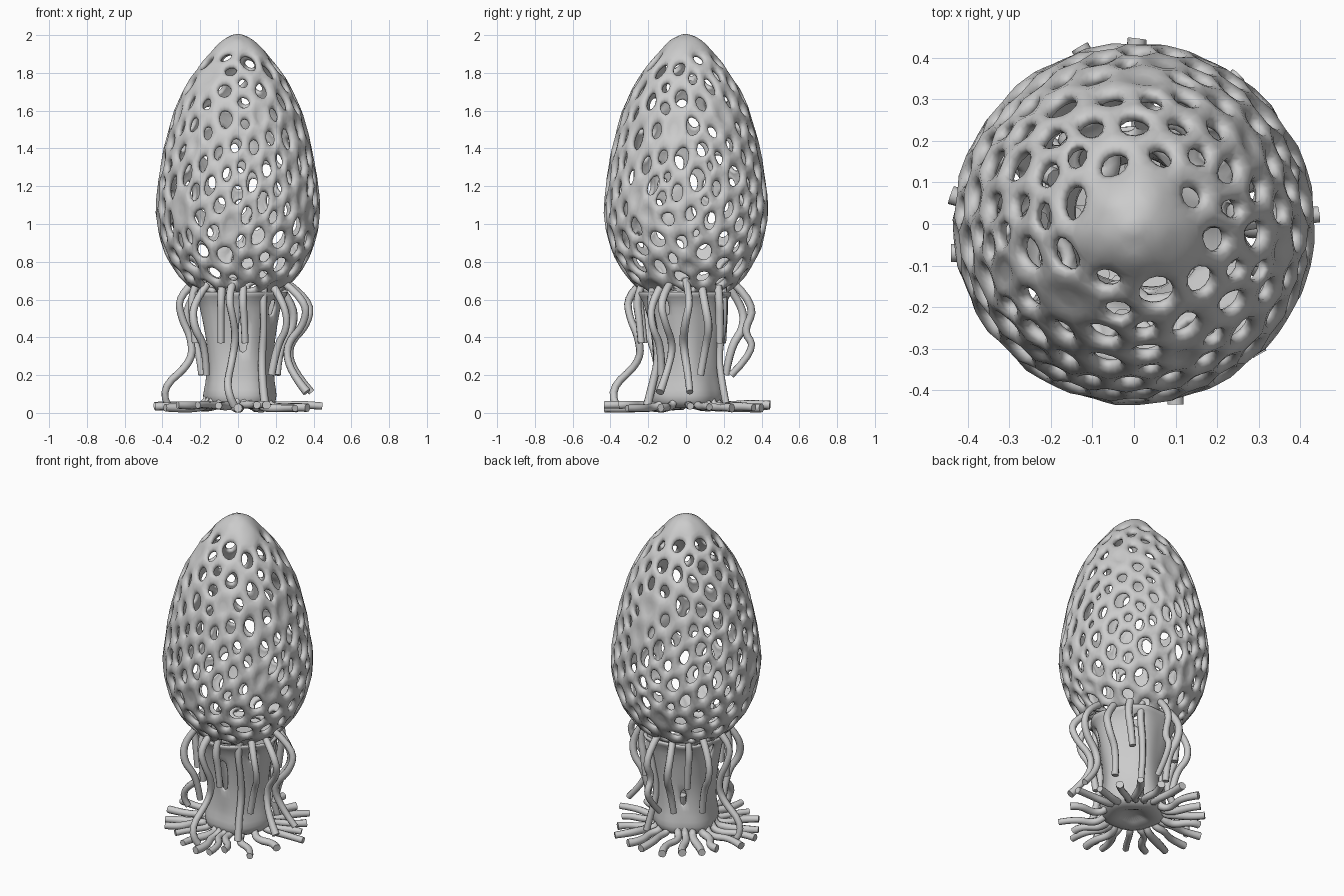
import bpy, bmesh, math, random
from mathutils import Vector

if "Cube" in bpy.data.objects:
    bpy.data.objects.remove(bpy.data.objects["Cube"])

random.seed(11)

# cap silhouette: (radius, height)
CAP = [(0, 2.010), (.05, 1.998), (.095, 1.965), (.165, 1.9), (.245, 1.8), (.302, 1.7), (.346, 1.6),
       (.402, 1.4), (.434, 1.2), (.446, 1.08), (.435, .98), (.405, .86), (.36, .77),
       (.30, .69), (.235, .63), (.16, .60), (0, .59)]
MID = Vector((0, 0, 1.15))
SQUASH = Vector((.44, .44, .7))


def cap_radius(z):
    for (r0, z0), (r1, z1) in zip(CAP, CAP[1:]):
        if z1 <= z <= z0:
            return r0 + (r1 - r0) * (z0 - z) / (z0 - z1)
    return -1


def onto_cap(p):
    d = (p - MID).normalized()
    lo, hi = 0, 1.5
    for _ in range(30):
        t = (lo + hi) / 2
        q = MID + d * t
        if math.hypot(q.x, q.y) < cap_radius(q.z):
            lo = t
        else:
            hi = t
    return MID + d * lo


def finish(bm, name, thickness, levels):
    bmesh.ops.recalc_face_normals(bm, faces=bm.faces)
    me = bpy.data.meshes.new(name)
    bm.to_mesh(me)
    bm.free()
    ob = bpy.data.objects.new(name, me)
    bpy.context.collection.objects.link(ob)
    s = ob.modifiers.new("thickness", 'SOLIDIFY')
    s.thickness = thickness
    s.offset = -1
    sub = ob.modifiers.new("smooth", 'SUBSURF')
    sub.levels = sub.render_levels = levels
    for p in me.polygons:
        p.use_smooth = True
    return ob


# evenly spread cell centres over the cap, linked up on a sphere
N = 235
bands = [(r0 + r1) * math.hypot(r1 - r0, z1 - z0) for (r0, z0), (r1, z1) in zip(CAP, CAP[1:])]
total = sum(bands)
hull = bmesh.new()
for i in range(N):
    a, k = total * i / N, 0
    while a > bands[k]:
        a -= bands[k]
        k += 1
    f = a / bands[k]
    r = CAP[k][0] * (1 - f) + CAP[k + 1][0] * f
    z = CAP[k][1] * (1 - f) + CAP[k + 1][1] * f
    ang = i * 2.399963
    p = Vector((r * math.cos(ang), r * math.sin(ang), z))
    if i:
        p += Vector([random.uniform(-.028, .028) for _ in range(3)])
    d = onto_cap(p) - MID
    hull.verts.new(Vector((d.x / SQUASH.x, d.y / SQUASH.y, d.z / SQUASH.z)).normalized())
bmesh.ops.convex_hull(hull, input=hull.verts)
for v in hull.verts:
    v.co = onto_cap(MID + v.co * SQUASH)
hull.faces.ensure_lookup_table()
hull.faces.index_update()

# cap: cellular net with a sunken hole in each cell
bm = bmesh.new()
corner = [bm.verts.new(onto_cap(f.calc_center_median())) for f in hull.faces]
for v in hull.verts:
    if len(v.link_faces) < 3:
        continue
    n = (v.co - MID).normalized()
    u = n.orthogonal().normalized()
    w = n.cross(u)
    fs = sorted(v.link_faces, key=lambda f: math.atan2((f.calc_center_median() - v.co).dot(w),
                                                       (f.calc_center_median() - v.co).dot(u)))
    ring = [corner[f.index] for f in fs]
    c = sum((x.co for x in ring), Vector()) / len(ring)
    if c.z < .66 and math.hypot(c.x, c.y) < .17:
        continue
    tip = c.z > 1.92
    closed = tip or random.random() < .12
    s = random.uniform(.34, .58)
    depth = 0 if tip else .022
    inner = [bm.verts.new(onto_cap(c.lerp(x.co, s * random.uniform(.85, 1.15))) - n * depth)
             for x in ring]
    for j in range(len(ring)):
        k = (j + 1) % len(ring)
        bm.faces.new((ring[j], ring[k], inner[k], inner[j]))
    if closed:
        top = bm.verts.new(onto_cap(c) - n * depth)
        for j in range(len(ring)):
            bm.faces.new((inner[j], inner[(j + 1) % len(ring)], top))
hull.free()
bmesh.ops.delete(bm, geom=[v for v in bm.verts if not v.link_faces], context='VERTS')
finish(bm, "cap", .035, 1)

# stem: hollow, slightly fluted, closed under by a dimple
STEM = [(.24, .65), (.20, .61), (.18, .52), (.163, .42), (.152, .32), (.152, .22),
        (.158, .15), (.175, .09), (.165, .05), (.10, .04), (.06, .08)]
SEG = 28
bm = bmesh.new()
rings = []
for r, z in STEM:
    row = []
    for i in range(SEG):
        a = 2 * math.pi * i / SEG
        q = r * (1 + .05 * math.sin(5 * a + z * 4) + random.uniform(-.03, .03))
        row.append(bm.verts.new((q * math.cos(a) + .008, q * math.sin(a), z)))
    rings.append(row)
for j in range(len(rings) - 1):
    for i in range(SEG):
        if (j, i) in {(1, 4), (1, 13), (3, 21), (2, 21), (1, 25), (4, 9)}:
            continue
        k = (i + 1) % SEG
        bm.faces.new((rings[j][i], rings[j][k], rings[j + 1][k], rings[j + 1][i]))
bm.faces.new(rings[-1])
finish(bm, "stem", .025, 1)


def tubes(name, paths, radius):
    cu = bpy.data.curves.new(name, 'CURVE')
    cu.dimensions = '3D'
    cu.bevel_depth = radius
    cu.bevel_resolution = 2
    cu.resolution_u = 4
    cu.use_fill_caps = True
    for pts in paths:
        sp = cu.splines.new('NURBS')
        sp.points.add(len(pts) - 1)
        for q, p in zip(sp.points, pts):
            q.co = (*p, 1)
            q.radius = random.uniform(.85, 1.12)
        sp.order_u = 3
        sp.use_endpoint_u = True
    ob = bpy.data.objects.new(name, cu)
    bpy.context.collection.objects.link(ob)
    bpy.ops.object.select_all(action='DESELECT')
    ob.select_set(True)
    bpy.context.view_layer.objects.active = ob
    bpy.ops.object.convert(target='MESH')
    bpy.ops.object.shade_smooth_by_angle(angle=math.radians(50))


def polar(deg, r, z):
    a = math.radians(deg)
    return (r * math.cos(a), r * math.sin(a), z)


# roots: wavy spokes around the foot
roots = []
ends = [3, 19, 38, 55, 72, 89, 107, 122, 138, 153, 171, 189, 205, 221, 237, 256, 270, 283, 293, 314, 340]
for a in ends:
    r = .445 if a in (3, 89, 107, 171, 189, 283) else random.uniform(.38, .44)
    w, z = random.uniform(-9, 9), random.uniform(.022, .045)
    roots.append([polar(a, .145, .15), polar(a, .16, .045), polar(a + w, .24, z),
                  polar(a - w / 2, .34, z + random.uniform(-.004, .01)), polar(a, r, z)])
tubes("roots", roots, .022)

# tendrils: wavy strands hanging from the cap rim
LONG = [(.22, .70), (.32, .62), (.30, .50), (.25, .40), (.24, .27), (.42, .12), (.37, .04)]
WAVY = [(.24, .70), (.39, .60), (.37, .47), (.26, .36), (.29, .22), (.39, .11)]
BOW = [(.22, .68), (.31, .58), (.32, .45), (.24, .35), (.22, .20)]
HANG = [(.22, .67), (.235, .58), (.22, .45), (.19, .30), (.22, .15), (.25, .04)]
SHORT = [(.24, .67), (.265, .60), (.25, .50), (.24, .37)]
BEND = [(.24, .70), (.38, .57), (.30, .43), (.38, .34), (.24, .2)]
strands = [(0, WAVY), (22, BOW), (45, SHORT), (62, HANG), (85, BEND), (105, BOW), (128, SHORT),
           (150, BOW), (178, LONG), (200, SHORT), (222, BOW), (249, SHORT), (264, LONG),
           (277, SHORT), (308, HANG), (325, BOW), (342, WAVY)]
paths = []
for a, prof in strands:
    b = random.uniform(-4, 4)
    paths.append([polar(a + b * math.sin(i * 1.7), r, z) for i, (r, z) in enumerate(prof)])
tubes("tendrils", paths, .021)
